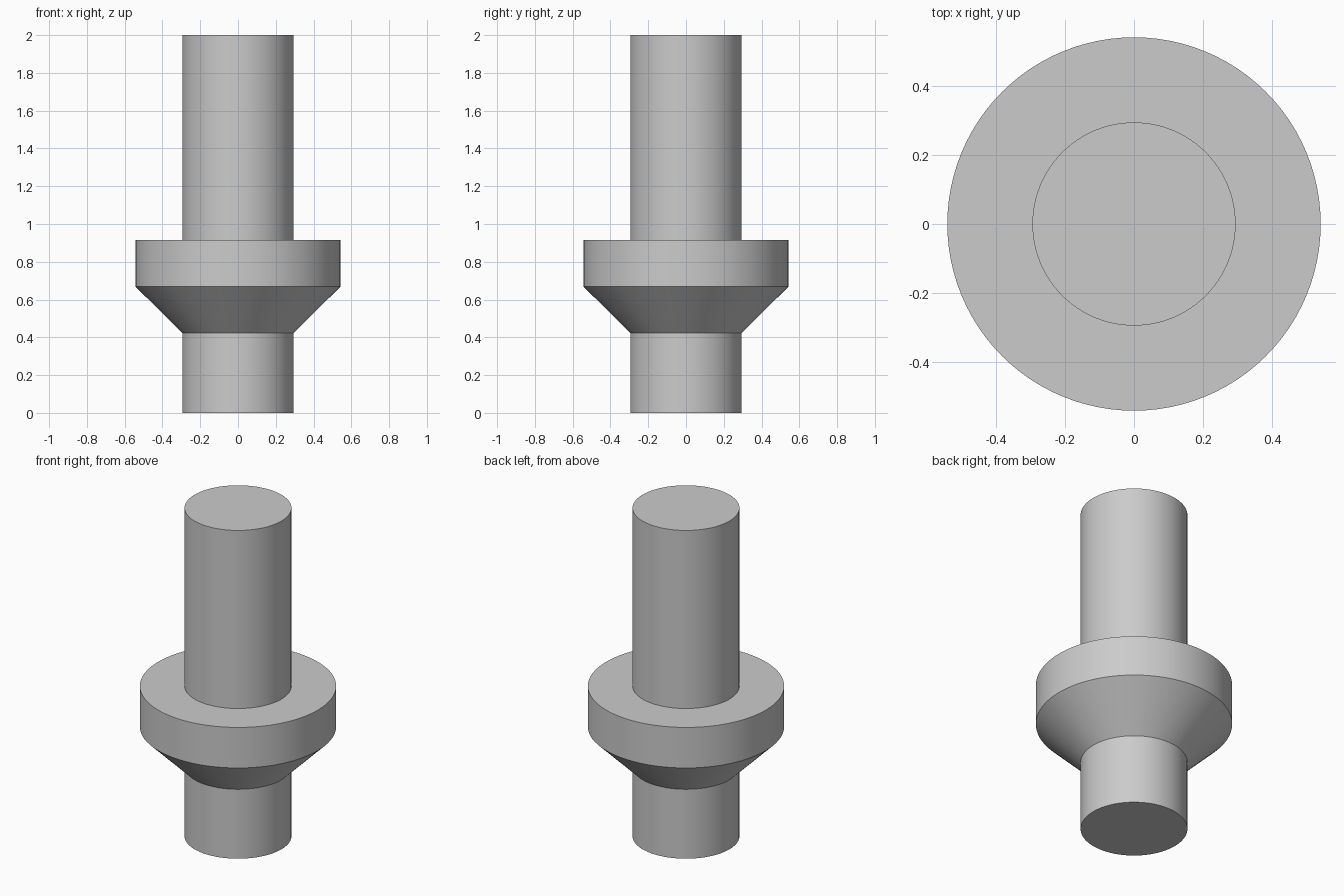
import bpy
import bmesh
import math

cube = bpy.data.objects.get("Cube")
if cube:
    bpy.data.objects.remove(cube, do_unlink=True)

SEGMENTS = 96
SHAFT_R, FLANGE_R = 0.295, 0.542
CONE_Z, RIM_Z, FLANGE_TOP, HEIGHT = 0.423, 0.668, 0.915, 2.0

# Plain grey metal
grey = bpy.data.materials.new("plain grey")
grey.use_nodes = True
colour = (0.6, 0.6, 0.6, 1)
grey.diffuse_color = colour
grey.node_tree.nodes["Principled BSDF"].inputs["Base Color"].default_value = colour

# Half section: lower shaft, cone, flange rim, upper shaft
profile = [(0, 0), (SHAFT_R, 0), (SHAFT_R, CONE_Z), (FLANGE_R, RIM_Z),
           (FLANGE_R, FLANGE_TOP), (SHAFT_R, FLANGE_TOP),
           (SHAFT_R, HEIGHT), (0, HEIGHT)]

# Revolve the section into one closed solid
bm = bmesh.new()
verts = [bm.verts.new((r, 0, z)) for r, z in profile]
edges = [bm.edges.new(pair) for pair in zip(verts, verts[1:])]
bmesh.ops.spin(bm, geom=verts + edges, cent=(0, 0, 0), axis=(0, 0, 1),
               angle=math.tau, steps=SEGMENTS)
bmesh.ops.remove_doubles(bm, verts=bm.verts, dist=1e-4)
bmesh.ops.recalc_face_normals(bm, faces=bm.faces)
mesh = bpy.data.meshes.new("flanged_shaft")
bm.to_mesh(mesh)
bm.free()
mesh.materials.append(grey)

shaft = bpy.data.objects.new("flanged_shaft", mesh)
bpy.context.collection.objects.link(shaft)

# Smooth round walls, sharp rims
bpy.ops.object.select_all(action="DESELECT")
shaft.select_set(True)
bpy.context.view_layer.objects.active = shaft
bpy.ops.object.shade_smooth_by_angle(angle=math.radians(30))
